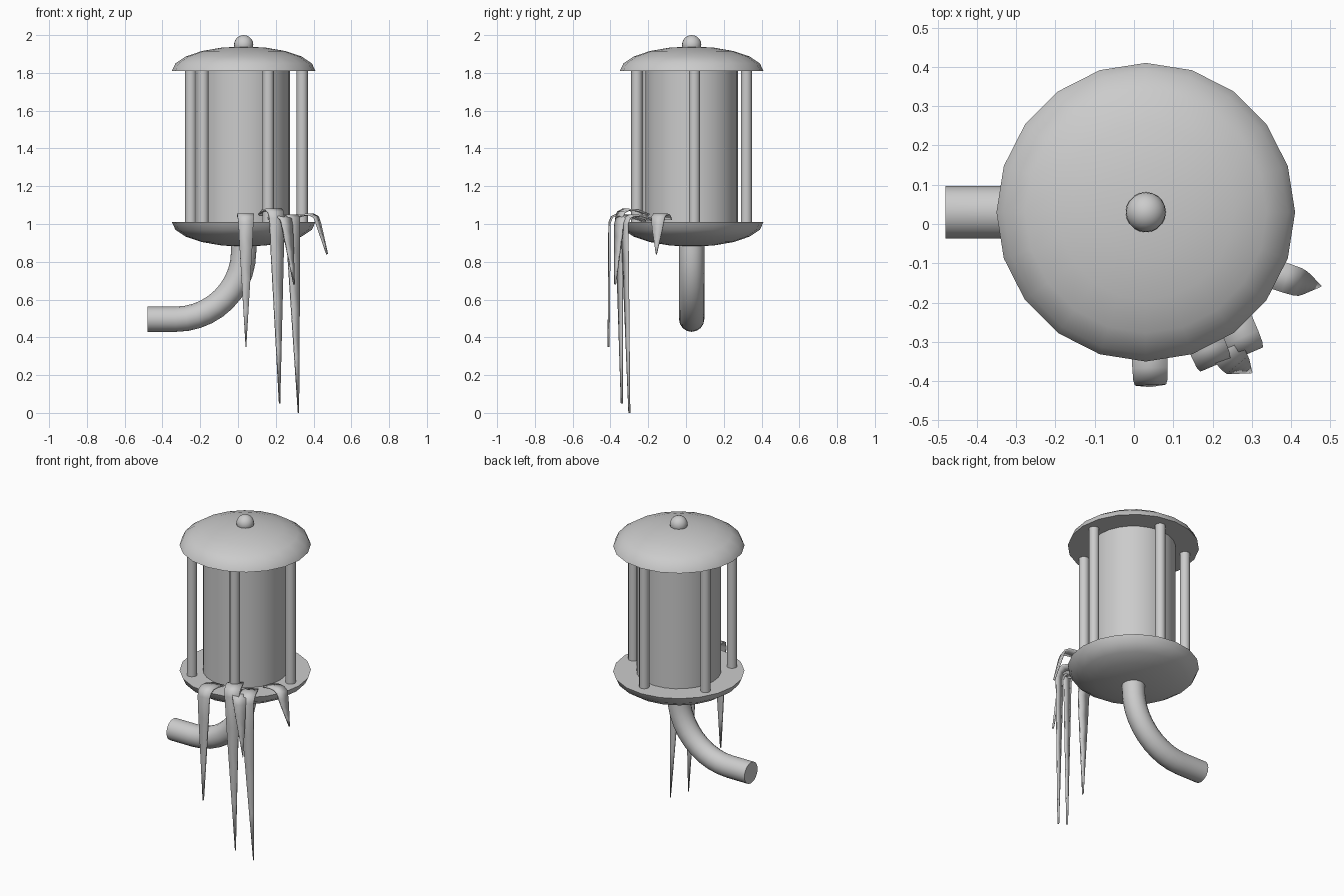
import bpy, bmesh, math
from mathutils import Vector

if "Cube" in bpy.data.objects:
    bpy.data.objects.remove(bpy.data.objects["Cube"])

CX, CY = 0.03, 0.03


def finish(name, bm, angle=40):
    bmesh.ops.recalc_face_normals(bm, faces=bm.faces)
    mesh = bpy.data.meshes.new(name)
    bm.to_mesh(mesh)
    bm.free()
    ob = bpy.data.objects.new(name, mesh)
    bpy.context.collection.objects.link(ob)
    bpy.ops.object.select_all(action='DESELECT')
    ob.select_set(True)
    bpy.context.view_layer.objects.active = ob
    bpy.ops.object.shade_smooth_by_angle(angle=math.radians(angle))
    return ob


def half_dome(name, z, height):
    """Flattened half sphere with a flat closing disc; negative height hangs down."""
    bm = bmesh.new()
    bmesh.ops.create_uvsphere(bm, u_segments=20, v_segments=10, radius=1)
    bmesh.ops.bisect_plane(bm, geom=bm.verts[:] + bm.edges[:] + bm.faces[:], dist=1e-4,
                           plane_co=(0, 0, 0), plane_no=(0, 0, 1), clear_inner=True)
    bmesh.ops.holes_fill(bm, edges=[e for e in bm.edges if e.is_boundary], sides=0)
    for v in bm.verts:
        v.co = (CX + v.co.x * 0.38, CY + v.co.y * 0.38, z + v.co.z * height)
    finish(name, bm)


def cylinder(name, x, y, radius, sides, z0, z1):
    bm = bmesh.new()
    bmesh.ops.create_cone(bm, cap_ends=True, segments=sides, radius1=radius,
                          radius2=radius, depth=z1 - z0)
    bmesh.ops.translate(bm, verts=bm.verts, vec=(x, y, (z0 + z1) / 2))
    finish(name, bm)


def tube(name, path, radius, sides=16):
    """Capped tube along a path lying in the xz plane."""
    bm = bmesh.new()
    rings = []
    for i, p in enumerate(path):
        t = (path[min(i + 1, len(path) - 1)] - path[max(i - 1, 0)]).normalized()
        side = Vector((0, 1, 0))
        up = t.cross(side)
        rings.append([bm.verts.new(p + radius * (math.cos(a) * side + math.sin(a) * up))
                      for a in (2 * math.pi * k / sides for k in range(sides))])
    for a, b in zip(rings, rings[1:]):
        for k in range(sides):
            n = (k + 1) % sides
            bm.faces.new((a[k], a[n], b[n], b[k]))
    bm.faces.new(rings[0])
    bm.faces.new(rings[-1])
    finish(name, bm)


def drip(name, bend, angle, width, top, tip):
    """Thin strip lying on the tray, bending over the rim and tapering to a point."""
    d = Vector((math.cos(math.radians(angle)), math.sin(math.radians(angle)), 0))
    side = Vector((-d.y, d.x, 0))
    bend, tip = Vector((*bend, top - 0.05)), Vector(tip)
    up = Vector((0, 0, 1))
    rows = [(bend - d * 0.16 + up * 0.02, 0.75), (bend - d * 0.09 + up * 0.042, 1),
            (bend - d * 0.04 + up * 0.046, 1), (bend - d * 0.012 + up * 0.032, 0.97),
            (bend, 0.88)]
    rows += [(bend.lerp(tip, f), 0.88 * (1 - f) + 0.04) for f in (0.2, 0.45, 0.7, 1)]
    bm = bmesh.new()
    pairs = [[bm.verts.new(p + side * s * width * w / 2) for s in (-1, 1)] for p, w in rows]
    for a, b in zip(pairs, pairs[1:]):
        bm.faces.new((a[0], a[1], b[1], b[0]))
    ob = finish(name, bm, 50)
    mod = ob.modifiers.new("thickness", 'SOLIDIFY')
    mod.thickness = 0.01
    mod.offset = 0


# Roof, tray and inner body
half_dome("roof", 1.81, 0.13)
half_dome("tray", 1.01, -0.13)
cylinder("body", CX, CY, 0.245, 24, 1.0, 1.82)

# Ball on top
bm = bmesh.new()
bmesh.ops.create_uvsphere(bm, u_segments=20, v_segments=12, radius=0.051)
bmesh.ops.translate(bm, verts=bm.verts, vec=(CX, CY, 1.949))
finish("finial", bm)

# Ring of five posts
for i, (x, y) in enumerate([(0.34, 0.045), (0.07, 0.32), (-0.25, 0.16),
                            (-0.185, -0.2), (0.16, -0.26)]):
    cylinder(f"post_{i + 1}", x, y, 0.03, 12, 1.0, 1.82)

# Curved pipe under the tray
arc = [math.radians(-90 * k / 10) for k in range(11)]
path = [Vector((CX, CY, 0.95))]
path += [Vector((-0.33 + 0.36 * math.cos(a), CY, 0.856 + 0.36 * math.sin(a))) for a in arc]
path.append(Vector((-0.48, CY, 0.496)))
tube("pipe", path, 0.067)

# Drips over the rim
drip("drip_1", (0.042, -0.405), -88, 0.09, 1.055, (0.042, -0.41, 0.35))
drip("drip_2", (0.205, -0.355), -67, 0.095, 1.08, (0.22, -0.34, 0.05))
drip("drip_3", (0.29, -0.325), -67, 0.09, 1.05, (0.32, -0.30, 0.0))
drip("drip_4", (0.26, -0.355), -50, 0.08, 1.045, (0.297, -0.375, 0.68))
drip("drip_5", (0.425, -0.15), -18, 0.075, 1.055, (0.472, -0.157, 0.84))
